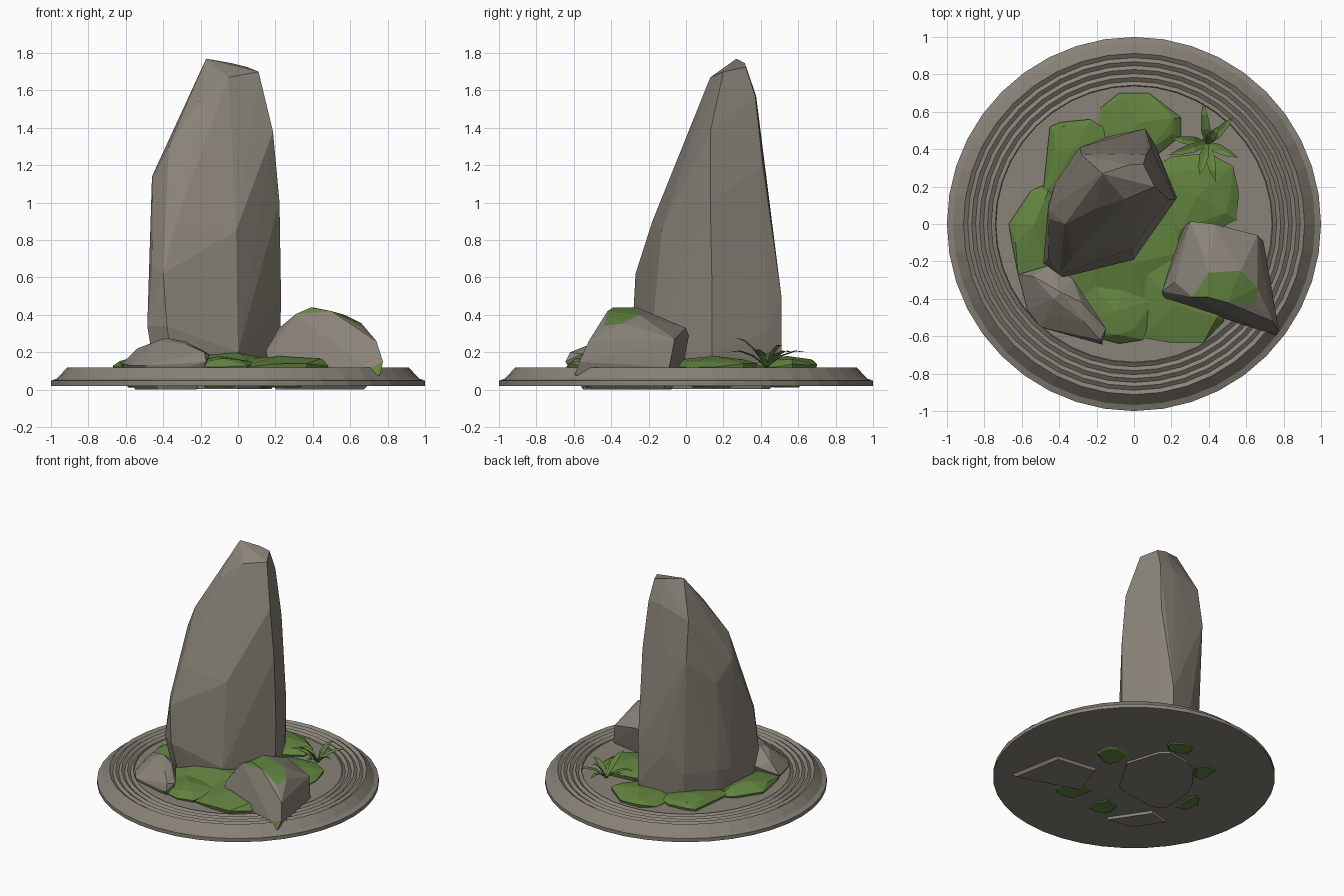
import bpy, bmesh, math, random
from mathutils import Vector

random.seed(4)


def material(name, rgb):
    m = bpy.data.materials.new(name)
    m.diffuse_color = (*rgb, 1)
    return m


STONE = material("warm grey stone", (0.25, 0.225, 0.188))
MOSS = material("moss green", (0.122, 0.228, 0.05))


def finish(bm, name, mats):
    bmesh.ops.recalc_face_normals(bm, faces=bm.faces)
    me = bpy.data.meshes.new(name)
    bm.to_mesh(me)
    bm.free()
    for m in mats:
        me.materials.append(m)
    ob = bpy.data.objects.new(name, me)
    bpy.context.collection.objects.link(ob)
    return ob


def hull(name, pts, mats, patches=()):
    """Faceted boulder; faces lying wholly inside a patch box become mossy."""
    bm = bmesh.new()
    for p in pts:
        bm.verts.new(p)
    res = bmesh.ops.convex_hull(bm, input=bm.verts)
    loose = {g for g in res["geom_interior"] + res["geom_unused"]
             if isinstance(g, bmesh.types.BMVert)}
    bmesh.ops.delete(bm, geom=list(loose), context='VERTS')
    for lo, hi in patches:
        for f in bm.faces:
            if all(lo[i] <= v.co[i] <= hi[i] for v in f.verts for i in range(3)):
                f.material_index = 1
    return finish(bm, name, mats)


# Round tray with raked ripples, turned from a profile
profile = [(0, 0.02), (1, 0.02), (1, 0.048), (0.968, 0.06), (0.912, 0.12)]
for i in range(4):
    r = 0.91 - i * 0.042
    profile += [(r - 0.021, 0.105), (r - 0.042, 0.12)]
profile += [(0.738, 0.112), (0, 0.112)]
bm = bmesh.new()
verts = [bm.verts.new((r, 0, z)) for r, z in profile]
edges = [bm.edges.new(p) for p in zip(verts, verts[1:])]
bmesh.ops.spin(bm, geom=verts + edges, cent=(0, 0, 0), axis=(0, 0, 1),
               angle=2 * math.pi, steps=40, use_duplicate=False)
bmesh.ops.remove_doubles(bm, verts=bm.verts, dist=0.0005)
finish(bm, "tray", [STONE])

# Tall standing stone
foot = [(-.34, -.22), (0, -.16), (.18, .14), (.10, .40), (.04, .45),
        (-.14, .42), (-.24, .37), (-.37, .20), (-.42, .08), (-.43, -.17)]
hull("standing_stone", [(x, y, 0.005) for x, y in foot] + [
    # lower girth
    (-.38, -.285, .34), (-.485, -.21, .34), (0, -.19, .2), (.225, .14, .2),
    (.23, .14, .5), (.11, .43, .3), (.06, .51, .2), (.06, .51, .5),
    (-.13, .47, .45), (-.26, .40, .3), (-.41, .20, .3), (-.46, .10, .3),
    # middle
    (-.40, -.27, .62), (-.46, -.18, .65), (-.33, -.18, .90),
    (-.01, -.13, .85), (.222, .13, 1.0), (.09, .41, 1.2), (.04, .445, .95),
    (-.13, .42, 1.2), (-.29, .41, 1.2), (-.42, .22, 1.0),
    (-.46, .08, 1.14), (-.455, .03, 1.12), (-.37, 0, 1.30),
    # upper taper and chisel top
    (.187, .13, 1.38), (.065, .37, 1.57), (-.05, .375, 1.57),
    (-.28, .37, 1.50), (-.21, .08, 1.54), (-.05, .13, 1.67),
    (.11, .20, 1.70), (.05, .32, 1.725), (-.03, .315, 1.745),
    (-.17, .27, 1.77)], [STONE])

# Low boulder on the right with a mossy crown and a mossy toe
hull("right_boulder", [
    (.20, -.35, 0), (.30, -.08, 0), (.60, -.12, 0), (.67, -.50, 0),
    (.16, -.40, .15), (.15, -.36, .21), (.22, -.31, .33), (.28, -.04, .28),
    (.30, .015, .29), (.43, 0, .33), (.66, -.06, .27), (.69, -.09, .12),
    (.26, -.02, .1), (.56, -.5, .1), (.70, -.575, .11), (.76, -.595, .08),
    (.775, -.57, .15), (.74, -.52, .26), (.39, -.17, .40),
    (.31, -.39, .405), (.39, -.39, .44), (.40, -.26, .44), (.57, -.25, .40),
    (.66, -.34, .355), (.65, -.44, .34), (.5, -.42, .42)],
    [STONE, MOSS], [((.30, -.46, .32), (.67, -.23, .5)),
                    ((.68, -.62, .05), (.8, -.55, .16))])

# Small boulder on the left
hull("left_boulder", [
    (-.55, -.32, 0), (-.40, -.28, 0), (-.22, -.55, 0), (-.42, -.52, 0),
    (-.62, -.27, .14), (-.57, -.46, .13), (-.50, -.55, .13), (-.25, -.62, .13),
    (-.17, -.645, .15), (-.15, -.56, .19), (-.18, -.62, .2), (-.33, -.29, .2),
    (-.45, -.22, .18), (-.54, -.28, .22), (-.46, -.34, .25),
    (-.43, -.40, .262), (-.34, -.40, .267), (-.39, -.365, .278),
    (-.28, -.42, .257), (-.27, -.52, .24), (-.45, -.48, .2)],
    [STONE, MOSS], [((-.44, -.41, .26), (-.33, -.36, .3))])

# Moss cushions: outline, raised shoulder, crown and a buried root
clumps = {
    "back": [(-.20, .45), (-.18, .62), (-.08, .70), (.08, .70), (.15, .64),
             (.25, .57), (.25, .47), (.10, .35), (-.10, .38)],
    "back_left": [(-.49, .14), (-.46, .38), (-.45, .52), (-.39, .545),
                  (-.23, .56), (-.14, .50), (-.12, .40), (-.30, .15)],
    "left": [(-.67, 0), (-.65, -.12), (-.62, -.27), (-.45, -.30),
             (-.40, .05), (-.44, .22), (-.50, .20), (-.55, .18)],
    "right": [(.10, .30), (.20, .36), (.40, .38), (.53, .31), (.56, .17),
              (.55, .02), (.40, -.05), (.20, -.14), (.08, 0)],
    "front": [(-.26, -.28), (-.30, -.52), (-.23, -.60), (-.08, -.64),
              (.05, -.62), (.12, -.40), (0, -.22)],
    "front_right": [(-.04, -.15), (0, -.42), (.05, -.61), (.20, -.635),
                    (.37, -.635), (.48, -.52), (.50, -.40), (.22, -.04)],
}
for name, outline in clumps.items():
    c = sum((Vector(p) for p in outline), Vector((0, 0))) / len(outline)
    pts = []
    for p in outline:
        p = Vector(p)
        s = c.lerp(p, random.uniform(.6, .85))
        b = c.lerp(p, .38)
        q = c.lerp(p, .95)
        pts += [(p.x, p.y, random.uniform(.115, .142)),
                (s.x, s.y, random.uniform(.142, .168)),
                (b.x, b.y, .012), (q.x, q.y, .10)]
    pts.append((c.x, c.y, .18))
    hull("moss_" + name, pts, [MOSS])

# Moss filler between the standing stone and the front cushions
hull("moss_centre", [(-.40, -.25, .12), (-.25, -.42, .13), (.05, -.40, .15),
                     (.25, -.15, .15), (.20, .10, .15), (-.20, -.15, .20),
                     (0, -.21, .195), (-.1, -.2, .1)], [MOSS])

# Spiky plant: arching folded blades
root = Vector((.39, .43, .12))
tips = [(.37, .65, .20), (.53, .57, .20), (.555, .355, .21), (.435, .225, .20),
        (.35, .26, .28), (.19, .37, .20), (.20, .46, .18), (.45, .52, .24)]
bm = bmesh.new()
for t in tips:
    t = Vector(t)
    side = (t - root).cross(Vector((0, 0, 1))).normalized()
    rows = []
    for k, w in ((0, .010), (.35, .026), (.7, .018), (1, 0)):
        p = root.lerp(t, k) + Vector((0, 0, .16 * k * (1 - k)))
        mid = p - Vector((0, 0, w * .3))
        rows.append([bm.verts.new(v) for v in
                     ((p - side * w, mid, p + side * w) if w else (p,))])
    for a, b in zip(rows, rows[1:]):
        for i in (0, 1):
            if len(b) == 3:
                bm.faces.new((a[i], a[i + 1], b[i + 1], b[i]))
            else:
                bm.faces.new((a[i], a[i + 1], b[0]))
finish(bm, "spiky_plant", [MOSS])
